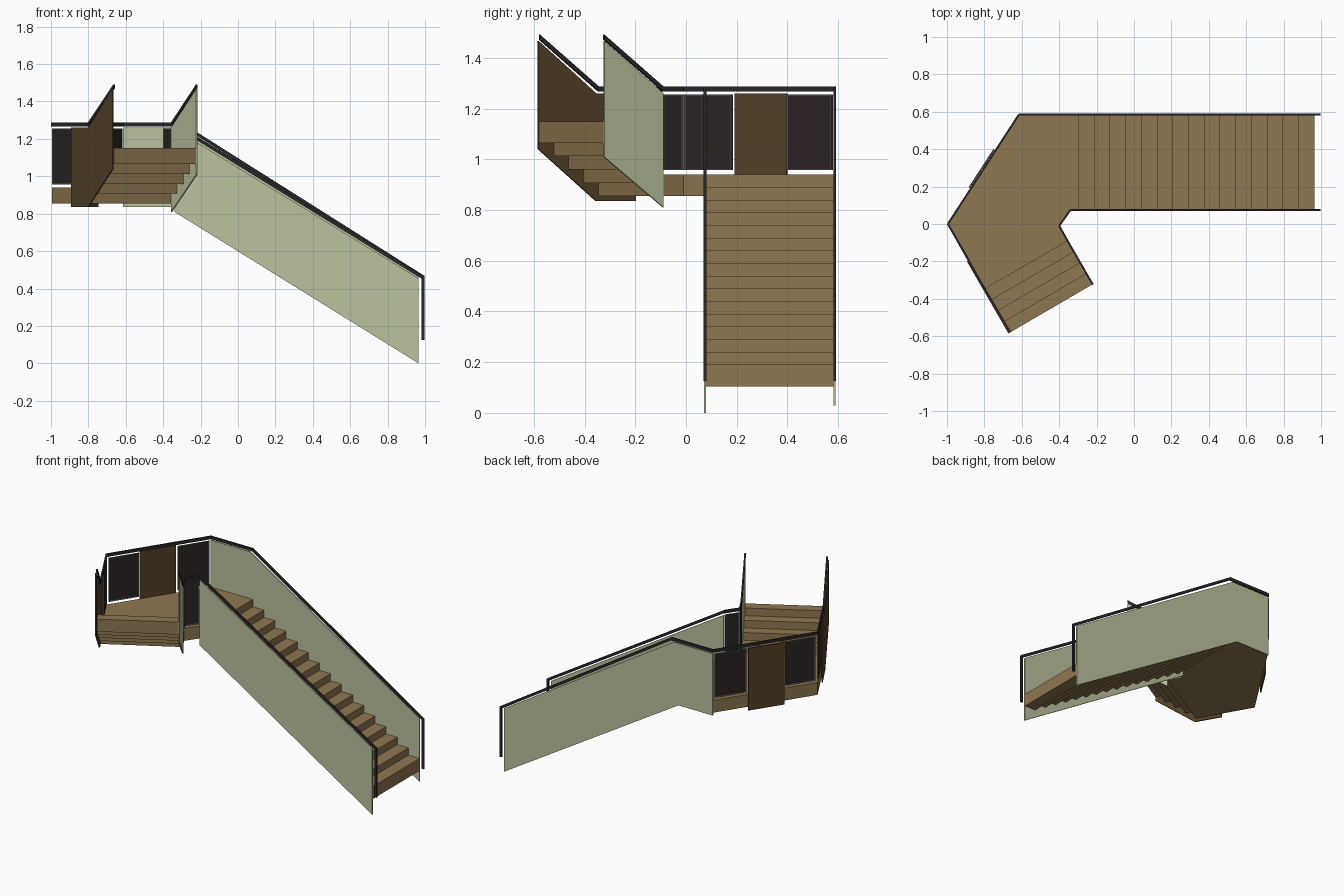
import bpy, bmesh
from mathutils import Vector

if "Cube" in bpy.data.objects:
    bpy.data.objects.remove(bpy.data.objects["Cube"])


def material(name, rgb):
    m = bpy.data.materials.new(name)
    m.diffuse_color = (*rgb, 1)
    m.use_nodes = True
    m.node_tree.nodes["Principled BSDF"].inputs["Base Color"].default_value = m.diffuse_color
    return m


WOOD = material("wood", (0.27, 0.185, 0.085))
DARK = material("dark_wood", (0.09, 0.055, 0.022))
GREEN = material("pale_green", (0.50, 0.54, 0.35))
GLASS = material("smoked_glass", (0.025, 0.018, 0.018))
FRAME = material("grey_frame", (0.10, 0.10, 0.105))
RAIL = material("rail", (0.022, 0.022, 0.025))


def prism(bm, pts, vec):
    face = bm.faces.new([bm.verts.new(p) for p in pts])
    ext = bmesh.ops.extrude_face_region(bm, geom=[face])["geom"]
    bmesh.ops.translate(bm, vec=vec, verts=[v for v in ext if isinstance(v, bmesh.types.BMVert)])


def finish(name, bm, *mats):
    bmesh.ops.recalc_face_normals(bm, faces=bm.faces[:])
    me = bpy.data.meshes.new(name)
    bm.to_mesh(me)
    bm.free()
    for m in mats:
        me.materials.append(m)
    ob = bpy.data.objects.new(name, me)
    bpy.context.collection.objects.link(ob)
    return ob


def plate_into(bm, p0, p1, profile, off, thick):
    """Upright slab: profile of (distance, z) along the plan line p0 -> p1."""
    p0, p1 = Vector((*p0[:2], 0)), Vector((*p1[:2], 0))
    u = (p1 - p0).normalized()
    n = Vector((u.y, -u.x, 0))
    prism(bm, [p0 + u * s + n * (off - thick / 2) + Vector((0, 0, z)) for s, z in profile], n * thick)


def plate(name, p0, p1, profile, mat, off=0.0, thick=0.008):
    bm = bmesh.new()
    plate_into(bm, p0, p1, profile, off, thick)
    return finish(name, bm, mat)


def glass(name, p0, p1, s0, s1, z0=0.957, z1=1.255):
    bm = bmesh.new()
    plate_into(bm, p0, p1, [(s0, z0), (s1, z0), (s1, z1), (s0, z1)], 0, 0.01)
    bmesh.ops.recalc_face_normals(bm, faces=bm.faces[:])
    panes = sorted(bm.faces, key=lambda f: f.calc_area())[-2:]
    bmesh.ops.inset_individual(bm, faces=panes, thickness=0.008, depth=-0.002)
    for f in panes:
        f.material_index = 1
    finish(name, bm, FRAME, GLASS)


def rail(name, path, h=0.01, w=0.01):
    bm = bmesh.new()
    for a, b in zip(path, path[1:]):
        a, b = Vector(a), Vector(b)
        run = (b - a).xy.length
        plate_into(bm, a, b, [(0, a.z - h), (run, b.z - h), (run, b.z + h), (0, a.z + h)], 0, w)
    # end post at the foot of the stair
    x, y, z = path[-1]
    plate_into(bm, (x - 0.016, y), (x, y), [(0, 0.125), (0.016, 0.125), (0.016, z), (0, z + h)], 0, w)
    finish(name, bm, RAIL)


def flight(name, p0, p1, width_off, width, count, run, rise, first_top, slab=0.085):
    top, under = [], []
    for i in range(count):
        z = first_top + i * rise
        top += [(i * run, z), ((i + 1) * run, z)]
        under += [(i * run, z - slab), ((i + 1) * run, z - slab)]
    return plate(name, p0, p1, top + under[::-1], WOOD, width_off, width)


# Plan corners of the landing
OUT = (-0.995, 0.0)          # outer left corner
BACK = (-0.615, 0.586)       # back corner
IN_A = (-0.34, 0.075)        # inner end of lower flight
IN_B = (-0.40, -0.01)        # inner corner
IN_C = (-0.355, -0.09)       # inner start of upper flight
UP_IN = (-0.22, -0.324)      # inner end of upper flight
UP_OUT = (-0.662, -0.578)    # outer end of upper flight
START = (-0.799, -0.345)     # outer start of upper flight

# Landing slab
bm = bmesh.new()
prism(bm, [(x, y, 0.855) for x, y in
           [(-0.295, 0.586), BACK, OUT, START, IN_C, IN_B, IN_A, (-0.295, 0.075)]], Vector((0, 0, 0.085)))
finish("landing", bm, WOOD)

# Stair flights
flight("lower_flight", (-0.295, 0.3305), (1, 0.3305), 0, 0.511, 15, 0.084, -0.05, 0.89)
mid = [(a + b) / 2 for a, b in zip(START, IN_C)]
end = [(a + b) / 2 for a, b in zip(UP_OUT, UP_IN)]
flight("upper_flight", mid, end, 0, 0.512, 4, 0.0675, 0.0525, 0.9925)

# Solid side panels of the lower flight
plate("lower_front_panel", IN_A, (1, 0.075),
      [(0, 0.81), (1.305, 0.0), (1.305, 0.455), (0, 1.255)], GREEN)
plate("lower_back_panel", BACK, (1, 0.586),
      [(0, 0.837), (0.26, 0.837), (1.58, 0.03), (1.58, 0.463), (0.295, 1.26), (0, 1.26)], GREEN)

# Solid side panels of the upper flight
plate("upper_inner_panel", IN_C, UP_IN,
      [(0, 0.81), (0.27, 1.01), (0.27, 1.467), (0, 1.26)], GREEN)
plate("upper_outer_panel", OUT, UP_OUT,
      [(0.225, 0.835), (0.405, 0.835), (0.668, 1.04), (0.668, 1.467), (0.405, 1.26), (0.225, 1.26)],
      DARK, 0.008)

# Landing balustrade: wood panel between framed panes
plate("landing_wood_panel", OUT, BACK,
      [(0.225, 0.835), (0.468, 0.835), (0.468, 1.26), (0.225, 1.26)], DARK, -0.01)
glass("landing_pane_left", OUT, BACK, 0.015, 0.217)
glass("landing_pane_right", OUT, BACK, 0.476, 0.688)
glass("landing_pane_outer", OUT, UP_OUT, 0.012, 0.22)
glass("inner_pane_a", IN_A, IN_B, 0.008, 0.098)
glass("inner_pane_b", IN_B, IN_C, 0.006, 0.088)

# Continuous handrails
Z = 1.277
rail("outer_handrail", [(*UP_OUT, 1.482), (*START, Z), (*OUT, Z), (*BACK, Z),
                        (-0.3, 0.586, Z), (0.998, 0.586, 0.457)])
rail("inner_handrail", [(*UP_IN, 1.482), (*IN_C, Z), (*IN_B, Z), (*IN_A, Z), (0.998, 0.075, 0.453)])
